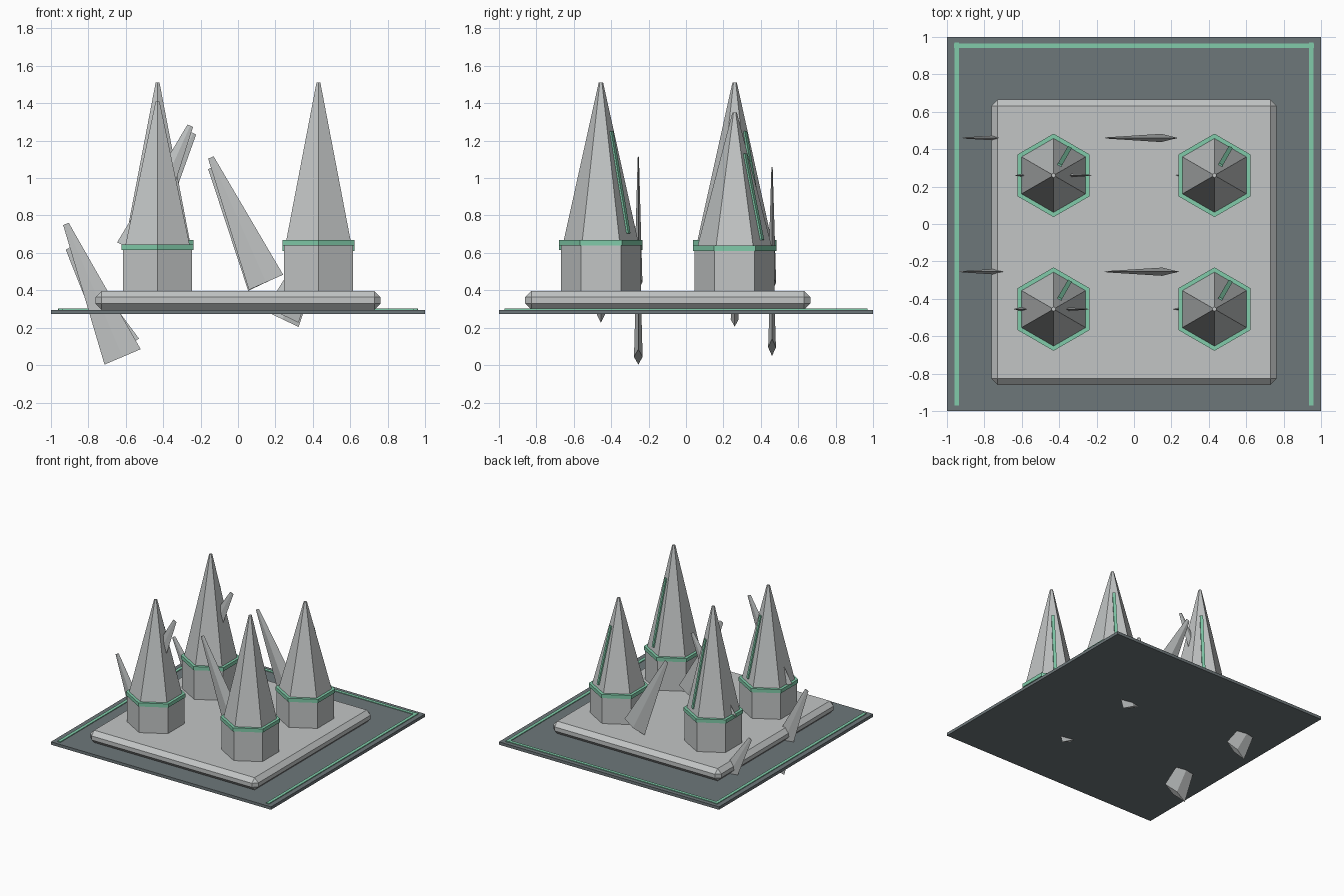
import bpy, bmesh, math
from mathutils import Matrix, Vector

if "Cube" in bpy.data.objects:
    bpy.data.objects.remove(bpy.data.objects["Cube"])


def material(name, r, g, b):
    m = bpy.data.materials.new(name)
    m.diffuse_color = (r, g, b, 1)
    m.use_nodes = True
    m.node_tree.nodes["Principled BSDF"].inputs["Base Color"].default_value = m.diffuse_color
    return m


STONE = material("light stone", 0.54, 0.56, 0.56)
SLATE = material("dark slate", 0.155, 0.185, 0.195)
GREEN = material("mint green", 0.22, 0.60, 0.40)


def add(name, bm, mat):
    me = bpy.data.meshes.new(name)
    bm.to_mesh(me)
    bm.free()
    me.materials.append(mat)
    ob = bpy.data.objects.new(name, me)
    bpy.context.collection.objects.link(ob)
    return ob


def box(name, lo, hi, mat, bevel=0):
    lo, hi = Vector(lo), Vector(hi)
    bm = bmesh.new()
    bmesh.ops.create_cube(bm, size=1, matrix=Matrix.Translation((lo + hi) / 2)
                          @ Matrix.Diagonal((*(hi - lo), 1)))
    if bevel:
        bmesh.ops.bevel(bm, geom=bm.edges[:], offset=bevel, segments=1,
                        affect='EDGES')
    return add(name, bm, mat)


def frustum(name, sides, base, tip, r1, r2, mat, flat=1):
    """Tapered prism from base to tip, optionally flattened along y."""
    base, tip = Vector(base), Vector(tip)
    d = tip - base
    mtx = (Matrix.Translation((base + tip) / 2)
           @ Matrix.Rotation(math.atan2(d.x, d.z), 4, 'Y')
           @ Matrix.Diagonal((1, flat, 1, 1)))
    bm = bmesh.new()
    bmesh.ops.create_cone(bm, cap_ends=True, segments=sides, radius1=r1,
                          radius2=r2, depth=d.length, matrix=mtx)
    return add(name, bm, mat)


# Ground plate with inlaid border lines on three sides
box("ground_plate", (-1, -1, 0.272), (1, 1, 0.296), SLATE)
for side, x in (("left", -0.948), ("right", 0.948)):
    box(f"border_{side}", (x - 0.013, -0.97, 0.29), (x + 0.013, 0.97, 0.302), GREEN)
box("border_back", (-0.962, 0.94, 0.29), (0.962, 0.966, 0.3015), GREEN)

# Chamfered slab
box("slab", (-0.763, -0.86, 0.296), (0.763, 0.665, 0.397), STONE, 0.034)

# Towers: x, y, ring top, spire top
TOWERS = [(-0.43, -0.455, 0.645, 1.41), (0.43, -0.455, 0.67, 1.51),
          (-0.43, 0.26, 0.67, 1.51), (0.43, 0.26, 0.64, 1.35)]
for i, (x, y, zr, zt) in enumerate(TOWERS):
    frustum(f"tower_base_{i}", 6, (x, y, 0.39), (x, y, zr - 0.02), 0.214, 0.214, STONE)
    frustum(f"tower_ring_{i}", 6, (x, y, zr - 0.03), (x, y, zr), 0.223, 0.223, GREEN)
    frustum(f"tower_spire_{i}", 6, (x, y, zr - 0.01), (x, y, zt), 0.2, 0.012, STONE)
    # Glowing strip lying up the middle of one spire face
    h = zt - zr
    a1, z1 = 0.866 * (0.2 - 0.188 * 0.04), zr + 0.04 * h
    a2, z2 = 0.866 * (0.2 - 0.188 * 0.69), zr + 0.69 * h
    slope = math.atan2(a1 - a2, z2 - z1)
    bm = bmesh.new()
    bmesh.ops.create_cube(bm, size=1, matrix=(
        Matrix.Translation((x, y, 0)) @ Matrix.Rotation(math.radians(60), 4, 'Z')
        @ Matrix.Translation(((a1 + a2) / 2, 0, (z1 + z2) / 2))
        @ Matrix.Rotation(-slope, 4, 'Y')
        @ Matrix.Diagonal((0.018, 0.024, math.hypot(a1 - a2, z2 - z1), 1))))
    add(f"spire_strip_{i}", bm, GREEN)

# Flat tilted shards: y, base x, base z, tip x, tip z, base radius
SHARDS = [(-0.255, 0.15, 0.443, -0.145, 1.11, 0.1),
          (0.46, 0.145, 0.44, -0.145, 1.055, 0.1),
          (-0.255, -0.617, 0.044, -0.92, 0.755, 0.105),
          (0.46, -0.612, 0.095, -0.907, 0.625, 0.095),
          (-0.455, -0.555, 0.615, -0.255, 1.28, 0.1),
          (0.26, -0.55, 0.62, -0.238, 1.24, 0.1),
          (-0.455, 0.238, 0.268, 0.52, 0.86, 0.095),
          (0.26, 0.238, 0.245, 0.52, 0.84, 0.095)]
for i, (y, bx, bz, tx, tz, r) in enumerate(SHARDS):
    frustum(f"shard_{i}", 4, (bx, y, bz), (tx, y, tz), r, 0.016, STONE, 0.22)
